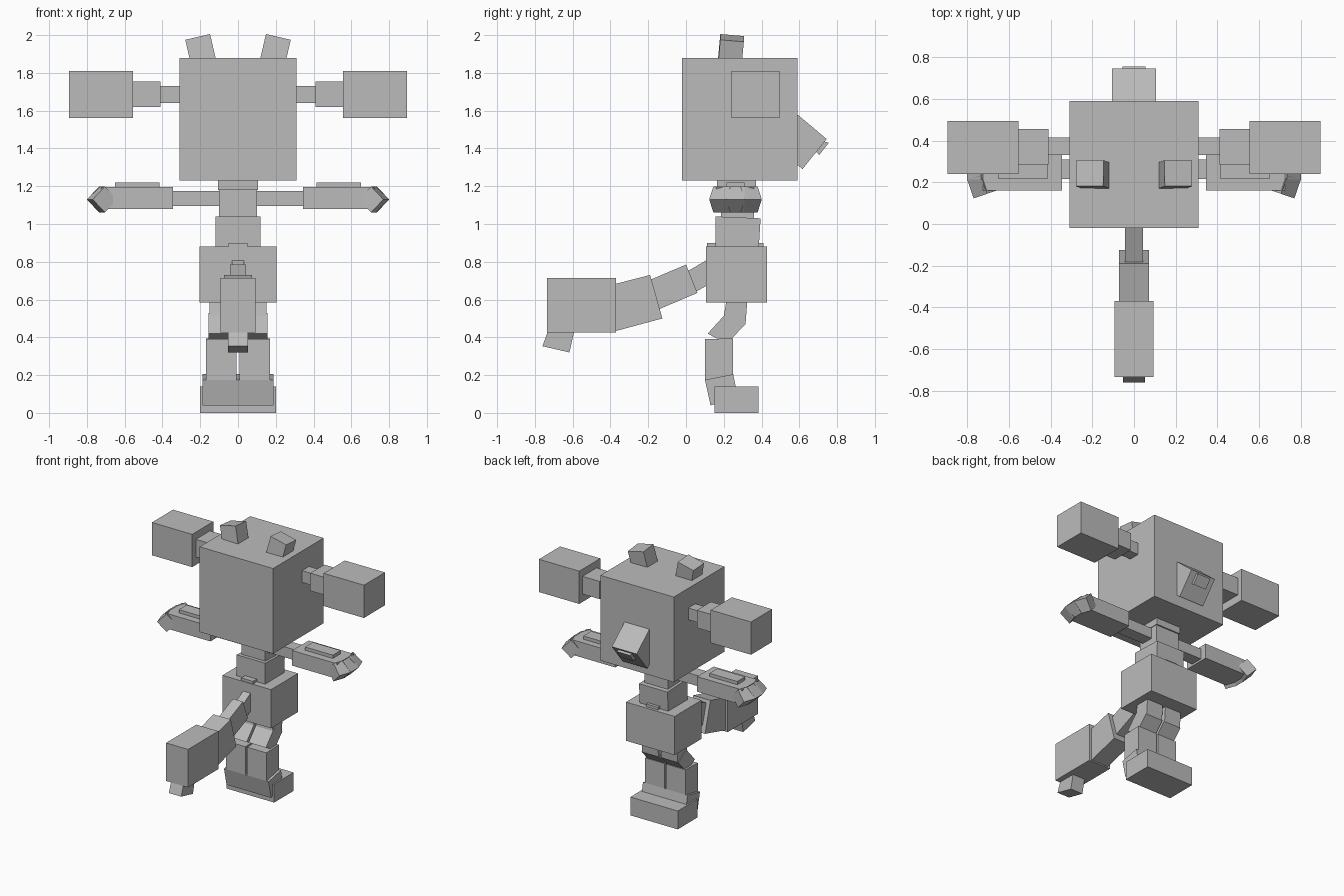
import bpy
import bmesh
from math import radians
from mathutils import Euler, Matrix, Vector

default_cube = bpy.data.objects.get("Cube")
if default_cube:
    bpy.data.objects.remove(default_cube, do_unlink=True)

# Single matte grey for the whole figure
grey = bpy.data.materials.new("plain grey")
grey.use_nodes = True
grey_value = (0.5, 0.5, 0.5, 1)
grey.diffuse_color = grey_value
grey.node_tree.nodes["Principled BSDF"].inputs["Base Color"].default_value = grey_value


def finish(name, bm):
    bmesh.ops.recalc_face_normals(bm, faces=bm.faces)
    mesh = bpy.data.meshes.new(name)
    bm.to_mesh(mesh)
    bm.free()
    mesh.materials.append(grey)
    obj = bpy.data.objects.new(name, mesh)
    bpy.context.collection.objects.link(obj)
    return obj


def block(name, x, y, z):
    """Upright box given by its (low, high) range on each axis."""
    bm = bmesh.new()
    size = [high - low for low, high in (x, y, z)]
    centre = [(high + low) / 2 for low, high in (x, y, z)]
    bmesh.ops.create_cube(bm, size=1, matrix=Matrix.LocRotScale(Vector(centre), None, Vector(size)))
    return finish(name, bm)


def tilted_block(name, centre, size, angles):
    """Box turned about its own centre, angles in degrees."""
    bm = bmesh.new()
    turn = Euler([radians(angle) for angle in angles])
    bmesh.ops.create_cube(bm, size=1, matrix=Matrix.LocRotScale(Vector(centre), turn, Vector(size)))
    return finish(name, bm)


def side_profile(name, x, outline):
    """Extrude a (y, z) outline across the x range."""
    bm = bmesh.new()
    low, high = x
    face = bm.faces.new([bm.verts.new((low, y, z)) for y, z in outline])
    extruded = bmesh.ops.extrude_face_region(bm, geom=[face], use_keep_orig=True)
    moved = [item for item in extruded["geom"] if isinstance(item, bmesh.types.BMVert)]
    bmesh.ops.translate(bm, verts=moved, vec=(high - low, 0, 0))
    return finish(name, bm)


def centred(half_width):
    return (-half_width, half_width)


def mirrored(obj):
    """Copy a part across to the other side of the body."""
    mirror = obj.modifiers.new("other side", 'MIRROR')
    mirror.use_axis = (True, False, False)
    return obj


# Head, neck and trunk
block("head", centred(0.31), (-0.02, 0.59), (1.23, 1.88))
block("neck", centred(0.105), (0.165, 0.37), (1.18, 1.24))
block("chest", centred(0.1), (0.185, 0.36), (1.03, 1.185))
side_profile("waist", centred(0.12), [(0.155, 0.87), (0.385, 0.87), (0.395, 1.03), (0.155, 1.04)])
block("belly", centred(0.205), (0.105, 0.43), (0.585, 0.88))
block("belt_tab", centred(0.05), (0.11, 0.41), (0.86, 0.9))

# Slanted muzzle with a small nose on its end face
side_profile("muzzle", centred(0.105), [(0.58, 1.588), (0.745, 1.45), (0.617, 1.291), (0.58, 1.32)])
side_profile("nose", centred(0.055), [(0.72, 1.44), (0.756, 1.43), (0.706, 1.366), (0.68, 1.388)])

# Stepped ears on each side of the head
mirrored(block("ear_stem", (0.3, 0.415), (0.33, 0.415), (1.64, 1.73)))
mirrored(block("ear_middle", (0.41, 0.56), (0.285, 0.455), (1.62, 1.755)))
mirrored(block("ear_tip", (0.555, 0.895), (0.24, 0.495), (1.56, 1.81)))

# Stubby horns leaning outwards
mirrored(tilted_block("horn", (0.19, 0.235, 1.888), (0.135, 0.125, 0.2), (-5, 13, 0)))

# Arms
mirrored(block("upper_arm", (0.09, 0.35), (0.215, 0.31), (1.095, 1.175)))
mirrored(block("forearm", (0.345, 0.725), (0.16, 0.36), (1.08, 1.195)))
mirrored(block("forearm_plate", (0.415, 0.65), (0.215, 0.31), (1.19, 1.22)))

# Three fingers fan out around the end of each forearm
for name, x, y, fan in (("rear_finger", 0.72, 0.19, -19),
                        ("middle_finger", 0.733, 0.262, 0),
                        ("fore_finger", 0.72, 0.334, 19)):
    mirrored(tilted_block(name, (x, y, 1.13), (0.097, 0.095, 0.097), (0, 45, fan)))

# Legs
mirrored(side_profile("hip", (0.012, 0.15),
                      [(0.215, 0.6), (0.325, 0.6), (0.315, 0.47), (0.2, 0.51)]))
mirrored(side_profile("thigh", (0.008, 0.155),
                      [(0.215, 0.53), (0.315, 0.47), (0.215, 0.365), (0.115, 0.42)]))
mirrored(side_profile("shin", (0.007, 0.17),
                      [(0.1, 0.39), (0.25, 0.395), (0.25, 0.19), (0.1, 0.175)]))

# Joined foot
side_profile("ankle", centred(0.188), [(0.1, 0.175), (0.25, 0.205), (0.275, 0.08), (0.13, 0.04)])
block("foot", centred(0.2), (0.15, 0.385), (0, 0.14))

# Tail thickens segment by segment and ends in a small tip
side_profile("tail_root", centred(0.032), [(0.12, 0.815), (0, 0.745), (0.04, 0.635), (0.14, 0.69)])
side_profile("tail_second", centred(0.042), [(0, 0.785), (-0.2, 0.7), (-0.14, 0.55), (0.06, 0.635)])
side_profile("tail_third", centred(0.073),
             [(-0.19, 0.73), (-0.385, 0.68), (-0.385, 0.43), (-0.125, 0.5)])
block("tail_club", centred(0.093), (-0.735, -0.37), (0.425, 0.715))
side_profile("tail_tip", centred(0.052),
             [(-0.725, 0.45), (-0.588, 0.45), (-0.617, 0.32), (-0.76, 0.353)])
